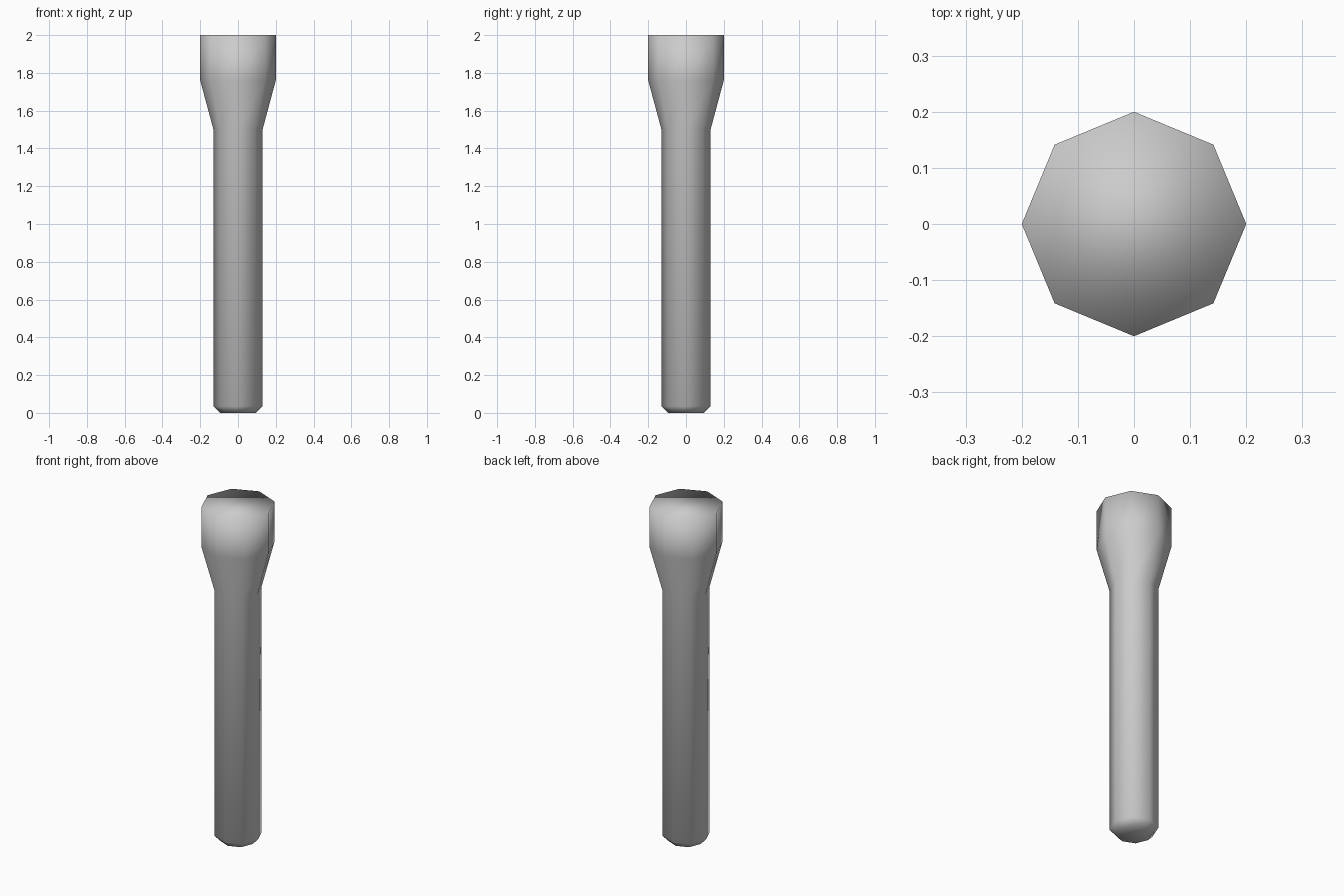
import bpy
import bmesh
from math import cos, sin, tau

SIDES = 8

cube = bpy.data.objects.get("Cube")
if cube:
    bpy.data.objects.remove(cube, do_unlink=True)

# Plain grey finish
grey = bpy.data.materials.new("grey")
colour = (0.6, 0.6, 0.6, 1)
grey.diffuse_color = colour
grey.use_nodes = True
grey.node_tree.nodes["Principled BSDF"].inputs["Base Color"].default_value = colour


def turned_part(name, profile):
    """Closed eight-sided solid from (radius, height) pairs, bottom to top."""
    bm = bmesh.new()
    rings = []
    for radius, z in profile:
        angles = [tau * i / SIDES for i in range(SIDES)]
        rings.append([bm.verts.new((radius * cos(a), radius * sin(a), z)) for a in angles])
    for low, high in zip(rings, rings[1:]):
        for i in range(SIDES):
            j = (i + 1) % SIDES
            bm.faces.new((low[i], low[j], high[j], high[i]))
    bm.faces.new(list(reversed(rings[0])))
    bm.faces.new(rings[-1])
    for face in bm.faces:
        face.smooth = True
    mesh = bpy.data.meshes.new(name)
    bm.to_mesh(mesh)
    bm.free()
    mesh.materials.append(grey)
    obj = bpy.data.objects.new(name, mesh)
    bpy.context.collection.objects.link(obj)
    return obj


# Chamfered foot, long handle, flared neck and straight head
turned_part("torch_body", [
    (0.095, 0), (0.13, 0.035), (0.13, 1.5), (0.2, 1.76), (0.2, 2),
])
